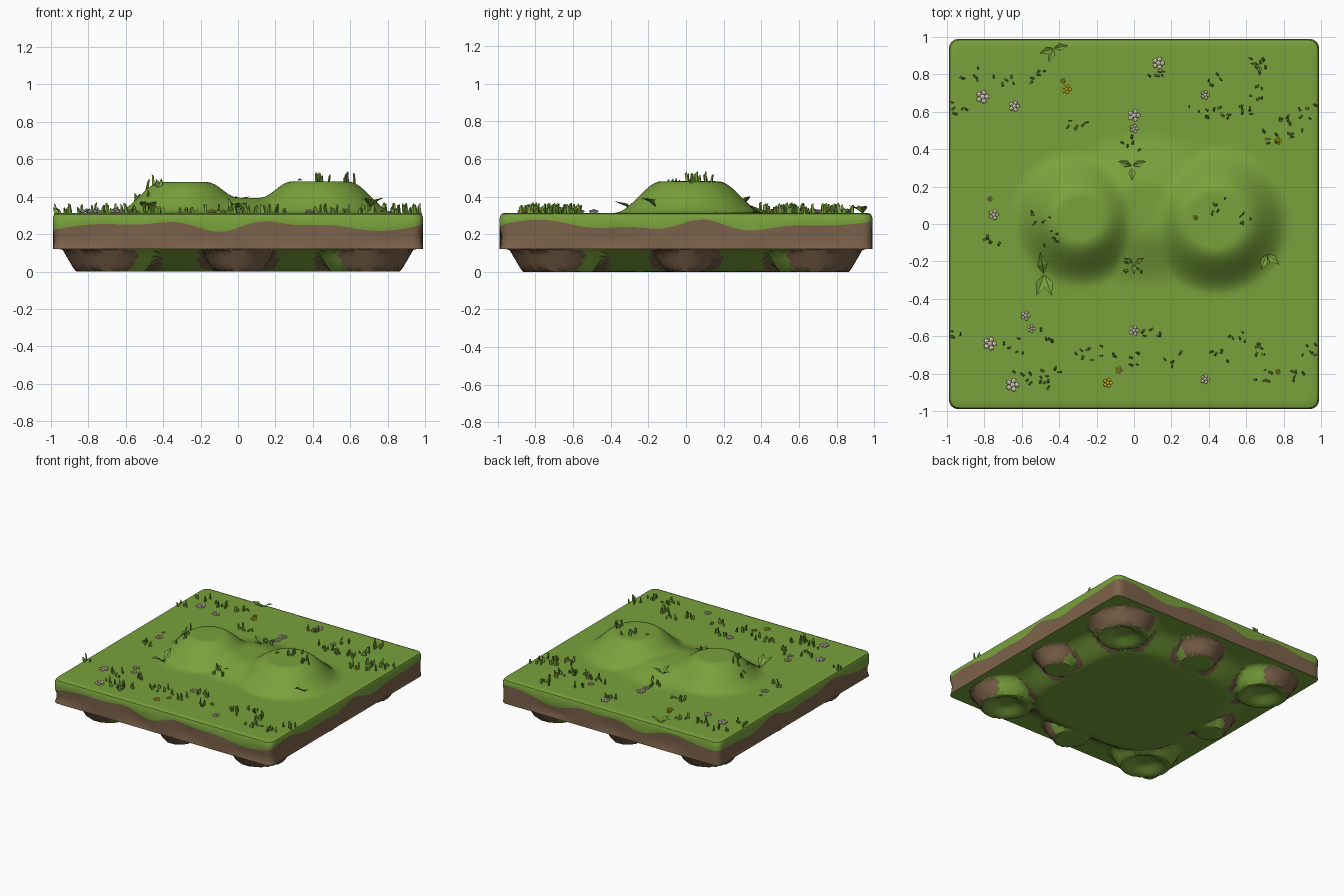
import bpy, bmesh, math, random
from mathutils import Vector, Matrix

if "Cube" in bpy.data.objects:
    bpy.data.objects.remove(bpy.data.objects["Cube"])

random.seed(4)
HALF, TOP, RIM = 0.99, 0.313, 0.12


def material(name, rgb):
    m = bpy.data.materials.new(name)
    m.diffuse_color = (*rgb, 1)
    m.use_nodes = True
    m.node_tree.nodes["Principled BSDF"].inputs["Base Color"].default_value = m.diffuse_color
    return m


GRASS = material("grass green", (0.19, 0.36, 0.045))
DIRT = material("earth brown", (0.205, 0.125, 0.07))
WHITE = material("petal cream", (0.72, 0.66, 0.50))
YELLOW = material("petal yellow", (0.72, 0.58, 0.02))


def finish(bm, name, mats, angle=None):
    me = bpy.data.meshes.new(name)
    bm.to_mesh(me)
    bm.free()
    ob = bpy.data.objects.new(name, me)
    bpy.context.collection.objects.link(ob)
    for m in mats:
        me.materials.append(m)
    if angle:
        bpy.ops.object.select_all(action='DESELECT')
        ob.select_set(True)
        bpy.context.view_layer.objects.active = ob
        bpy.ops.object.shade_smooth_by_angle(angle=math.radians(angle))
    return ob


def smooth(t):
    t = max(0.0, min(1.0, t))
    return t * t * (3 - 2 * t)


# Ground height: two flat-topped hills joined by a low saddle
def ground(x, y):
    a = 0.165 * smooth((0.37 - math.hypot(x + 0.29, y - 0.03)) / 0.25)
    b = 0.168 * smooth((0.40 - math.hypot(x - 0.44, y - 0.02)) / 0.25)
    c = 0.08 * smooth((1 - math.hypot((x - 0.06) / 0.55, (y - 0.08) / 0.42)) / 0.75)
    return TOP + min(0.172, (a ** 4 + b ** 4 + c ** 4) ** 0.25)


# Underside: flat middle block, big corner lumps and small lumps along each edge
LUMPS = [(sx * 0.68, sy * 0.68, 0.26, 0.19) for sx in (-1, 1) for sy in (-1, 1)]
LUMPS += [(0, 0.74, 0.2, 0.13), (0, -0.74, 0.2, 0.13), (0.74, 0, 0.18, 0.11), (-0.74, 0, 0.18, 0.11)]


def underside(x, y):
    d = (abs(x) ** 4 + abs(y) ** 4) ** 0.25
    depth = smooth((0.84 - d) / 0.26)
    for cx, cy, big, small in LUMPS:
        r = math.hypot(x - cx, y - cy)
        depth = max(depth, min(1, max(0, (big - r) / (big - small))))
    for cx, cy, big, small in LUMPS[:4]:
        depth -= 0.4 * smooth((small - 0.02 - math.hypot(x - cx, y - cy)) / 0.12)
    return RIM * (1 - depth)


# Rounded-square outline of the slab
def outline():
    pts, r, n = [], 0.05, 56
    arcs = []
    for k in range(4):
        c = Vector(((HALF - r) * (1, -1, -1, 1)[k], (HALF - r) * (1, 1, -1, -1)[k]))
        arcs.append([c + r * Vector((math.cos(a), math.sin(a)))
                     for a in (math.pi / 2 * (k + j / 4) for j in range(5))])
    for k in range(4):
        pts += arcs[k]
        a, b = arcs[k][-1], arcs[(k + 1) % 4][0]
        pts += [a.lerp(b, i / n) for i in range(1, n)]
    return pts


# Slab body lofted from rings: top surface, side wall, underside
P = outline()
M = len(P)
rings, dirt_rows = [], []
for i in range(1, 41):
    s = 0.975 * i / 40
    rings.append([(p.x * s, p.y * s, ground(p.x * s, p.y * s)) for p in P])
for s, z in ((0.993, 0.306), (1.0, 0.288)):
    rings.append([(p.x * s, p.y * s, z) for p in P])


def turf_edge(p):
    t = math.atan2(p.y, p.x)
    return 0.245 + 0.02 * math.sin(9 * t + 1) + 0.013 * math.sin(16 * t)


rings.append([(p.x, p.y, turf_edge(p)) for p in P])
dirt_start = len(rings) - 1
for f in (0.4, 0.8, 1.0):
    row = []
    for p in P:
        s = 1 - 0.006 * math.sin(math.pi * f) * (1 + math.sin(13 * math.atan2(p.y, p.x)))
        row.append((p.x * s, p.y * s, turf_edge(p) * (1 - f) + RIM * f))
    rings.append(row)
dirt_end = len(rings) - 1
for i in range(1, 56):
    s = 1 - i / 56
    rings.append([(p.x * s, p.y * s, underside(p.x * s, p.y * s)) for p in P])

bm = bmesh.new()
vr = [[bm.verts.new(c) for c in ring] for ring in rings]
for k in range(len(vr) - 1):
    for j in range(M):
        n = (j + 1) % M
        f = bm.faces.new((vr[k][j], vr[k + 1][j], vr[k + 1][n], vr[k][n]))
        f.normal_update()
        if dirt_start <= k < dirt_end:
            f.material_index = 1
        elif k >= dirt_end:
            # Outward faces of the lumps are bare earth
            c = f.calc_center_median()
            out = Vector((c.x, c.y, 0)).normalized()
            for cx, cy, big, small in LUMPS:
                r = math.hypot(c.x - cx, c.y - cy)
                if small - 0.01 < r < big + 0.01 and f.normal.dot(out) > 0.3:
                    f.material_index = 1
bm.faces.new(vr[0])
bm.faces.new(list(reversed(vr[-1])))
bmesh.ops.recalc_face_normals(bm, faces=bm.faces)
finish(bm, "ground_slab", [GRASS, DIRT], 45)


# Grass blades: small tapered slabs gathered in clumps
def blade(bm, x, y, h, w):
    a = random.uniform(0, math.pi)
    m = Matrix.Translation((x, y, ground(x, y) - 0.01)) @ Matrix.Rotation(a, 4, 'Z')
    lean = random.uniform(-0.015, 0.015)
    lo = [bm.verts.new(m @ Vector((sx * w, sy * w * 0.5, 0)))
          for sx, sy in ((-1, -1), (1, -1), (1, 1), (-1, 1))]
    hi = [bm.verts.new(m @ Vector((sx * w * 0.6 + lean, sy * w * 0.4, h + sx * 0.005)))
          for sx, sy in ((-1, -1), (1, -1), (1, 1), (-1, 1))]
    bm.faces.new(hi)
    for i in range(4):
        bm.faces.new((lo[i], lo[(i + 1) % 4], hi[(i + 1) % 4], hi[i]))


CLUMPS = [(-.88, .81), (-.7, .78), (-.5, .78), (-.3, .55), (-.95, .62), (.1, .78), (.35, .6), (.47, .6),
          (.6, .6), (.65, .7), (.8, .55), (.88, .5), (.72, .46), (.93, .6), (.65, .85), (.42, .77),
          (-.75, -.1), (-.5, .02), (-.43, -.08), (.46, .1), (.58, .02), (-.94, -.6), (-.65, -.65),
          (-.45, -.6), (-.28, -.69), (-.45, -.78), (-.5, -.88), (-.6, -.82), (-.12, -.68), (0, -.72),
          (.1, -.57), (.2, -.72), (.45, -.7), (.55, -.6), (.67, -.68), (.7, -.82), (.87, -.82),
          (.94, -.68), (-.02, .43), (0, -.22)]
bm = bmesh.new()
for cx, cy in CLUMPS:
    for _ in range(5):
        x = max(-.97, min(.97, cx + random.uniform(-.055, .055)))
        blade(bm, x, cy + random.uniform(-.04, .04), random.uniform(.025, .06), random.uniform(.007, .013))
bmesh.ops.recalc_face_normals(bm, faces=bm.faces)
finish(bm, "grass_blades", [GRASS])


# Leafy plants: folded pointed leaves spreading from a point
def leaf(bm, x, y, heading, length, rise):
    m = Matrix.Translation((x, y, ground(x, y) - 0.005)) @ Matrix.Rotation(math.radians(heading), 4, 'Z')
    w = length * 0.24
    pts = [(0, 0, 0), (.45 * length, w, rise * .8), (.45 * length, 0, rise * .6),
           (.45 * length, -w, rise * .8), (length, 0, rise)]
    v = [bm.verts.new(m @ Vector(p)) for p in pts]
    for a, b, c in ((0, 2, 1), (0, 3, 2), (1, 2, 4), (2, 3, 4)):
        bm.faces.new((v[a], v[b], v[c]))


bm = bmesh.new()
for x, y, size, headings in ((-.48, -.27, .12, (100, 290, 250)), (.71, -.16, .09, (250, 320, 160)),
                             (-.01, .31, .08, (20, 160, 270)), (-.43, .94, .08, (10, 200, 250)),
                             (0, -.21, .06, (30, 150, 270)), (.67, .85, .05, (60, 170, 270))):
    for h in headings:
        leaf(bm, x, y, h, size, size * 0.55)
finish(bm, "leafy_plants", [GRASS])


# Flowers: little clusters of round petals
def flowers(name, mat, spots):
    bm = bmesh.new()
    for x, y, r in spots:
        for k in range(6):
            a, d = k * math.tau / 5, (0 if k == 5 else r * 0.65)
            px, py = x + d * math.cos(a), y + d * math.sin(a)
            z = ground(px, py) + 0.008 + (0.006 if k == 5 else 0)
            m = Matrix.Translation((px, py, z)) @ Matrix.Diagonal((1, 1, 0.7, 1))
            bmesh.ops.create_icosphere(bm, subdivisions=1, radius=r * 0.42, matrix=m)
    finish(bm, name, [mat])


flowers("cream_flowers", WHITE, [
    (-.81, .68, .036), (-.64, .63, .03), (.13, .86, .034), (0, .58, .034), (0, .51, .024), (.38, .69, .024),
    (-.75, .05, .028), (-.77, .135, .014), (-.58, -.49, .026), (-.55, -.56, .022), (-.77, -.64, .036),
    (-.65, -.86, .036), (0, -.57, .028), (.38, -.83, .026)])
flowers("yellow_flowers", YELLOW, [
    (-.36, .72, .026), (-.38, .765, .015), (.77, .445, .02), (-.14, -.85, .026), (-.08, -.78, .02),
    (.77, -.79, .014), (.33, .035, .014)])
